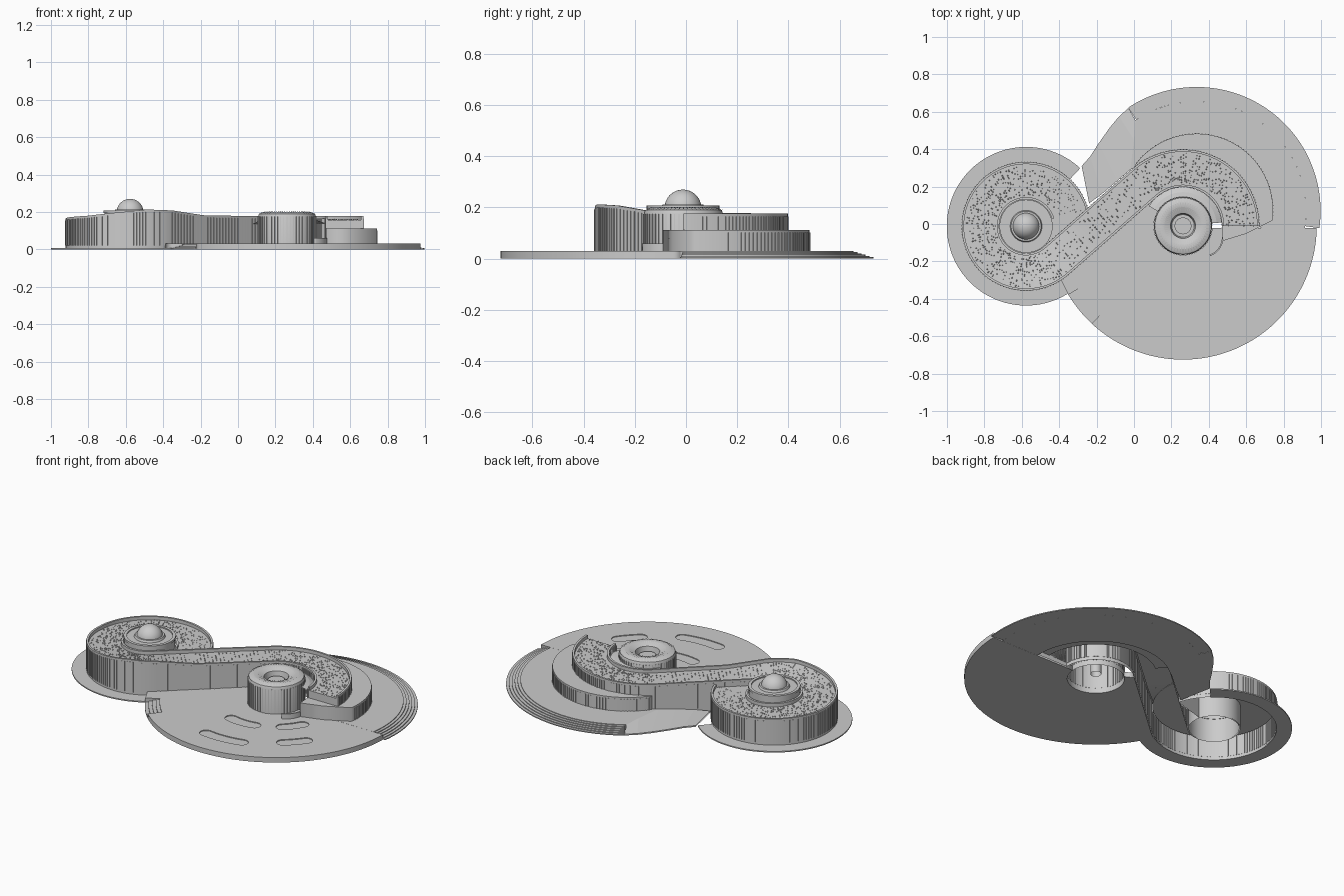
import bpy, bmesh, random
from math import sin, cos, radians, degrees, acos, pi
from mathutils import Vector, Matrix

if "Cube" in bpy.data.objects:
    bpy.data.objects.remove(bpy.data.objects["Cube"])

random.seed(4)
L, R = (-0.577, -0.012), (0.262, -0.01)     # centres of the two rings
RA, RB, HW = 0.244, 0.308, 0.10             # centreline radii, half width


def link(name, bm, smooth=False):
    me = bpy.data.meshes.new(name)
    bm.to_mesh(me)
    bm.free()
    ob = bpy.data.objects.new(name, me)
    bpy.context.collection.objects.link(ob)
    if smooth:
        bpy.context.view_layer.objects.active = ob
        ob.select_set(True)
        bpy.ops.object.shade_smooth_by_angle(angle=radians(30))
        ob.select_set(False)
    return ob


def arc(c, r, a0, a1, n=40):
    return [(c[0] + r * cos(radians(a0 + (a1 - a0) * i / n)),
             c[1] + r * sin(radians(a0 + (a1 - a0) * i / n))) for i in range(n + 1)]


def slab(name, loops, z0, z1):
    # filled outline, further loops become holes
    cu = bpy.data.curves.new(name, 'CURVE')
    cu.dimensions, cu.fill_mode, cu.extrude = '2D', 'BOTH', (z1 - z0) / 2
    for loop in loops:
        sp = cu.splines.new('POLY')
        sp.points.add(len(loop) - 1)
        for p, q in zip(sp.points, loop):
            p.co = (q[0], q[1], 0, 1)
        sp.use_cyclic_u = True
    tmp = bpy.data.objects.new(name + "_outline", cu)
    bpy.context.collection.objects.link(tmp)
    me = bpy.data.meshes.new_from_object(tmp.evaluated_get(bpy.context.evaluated_depsgraph_get()))
    bpy.data.objects.remove(tmp)
    me.transform(Matrix.Translation((0, 0, (z0 + z1) / 2)))
    ob = bpy.data.objects.new(name, me)
    bpy.context.collection.objects.link(ob)


def sector(c, r0, r1, a0, a1, n=48):
    return arc(c, r1, a0, a1, n) + arc(c, r0, a1, a0, n)


def lathe(name, c, prof, n=48, a0=0, a1=360, smooth=True):
    bm = bmesh.new()
    cols = [[bm.verts.new((*arc(c, r, a, a, 1)[0], z)) for r, z in prof]
            for a in (a0 + (a1 - a0) * i / n for i in range(n + 1))]
    for p, q in zip(cols, cols[1:]):
        for i in range(len(prof) - 1):
            bm.faces.new((p[i], q[i], q[i + 1], p[i + 1]))
    bmesh.ops.remove_doubles(bm, verts=bm.verts, dist=1e-5)
    return link(name, bm, smooth)


def fins(name, walls, width=0.004, depth=0.003):
    # thin upright mullions: walls hold (x, y, nx, ny, z0, z1)
    bm = bmesh.new()
    for x, y, nx, ny, z0, z1 in walls:
        m = Matrix(((nx * depth * 2, -ny * width, 0, x), (ny * depth * 2, nx * width, 0, y),
                    (0, 0, z1 - z0, (z0 + z1) / 2), (0, 0, 0, 1)))
        bmesh.ops.create_cube(bm, size=1, matrix=m)
    link(name, bm)


def lerp(keys, t):
    for (a, u), (b, v) in zip(keys, keys[1:]):
        if t <= b:
            return u + (v - u) * max(0, t - a) / (b - a)
    return keys[-1][1]


# S-shaped centreline: left ring, diagonal, right half ring
th = 360 - degrees(acos((RA + RB) / (R[0] - L[0])))
path = []                                   # x, y, right-hand normal, outer height, inner height
N = 110
for i in range(N + 1):
    a = 16 + (th - 16) * i / N
    x, y = arc(L, RA, a, a, 1)[0]
    h = lerp([(16, .160), (180, .166), (230, .180), (285, .213), (th, .208)], a)
    path.append((x, y, cos(radians(a)), sin(radians(a)), h, lerp([(16, .16), (th, .182)], a)))
p0, p1 = path[-1], arc(R, RB, th - 180, th - 180, 1)[0]
for i in range(1, 30):
    t = i / 30
    path.append((p0[0] + (p1[0] - p0[0]) * t, p0[1] + (p1[1] - p0[1]) * t, p0[2], p0[3],
                 lerp([(0, .208), (.35, .182), (1, .177)], t), lerp([(0, .182), (1, .177)], t)))
for i in range(61):
    a = (th - 180) * (1 - i / 60)
    x, y = arc(R, RB, a, a, 1)[0]
    path.append((x, y, -cos(radians(a)), -sin(radians(a)), .177, .177))


def side(o, rng=slice(None)):
    return [(p[0] + p[2] * o, p[1] + p[3] * o) for p in path[rng]]


# main building: walls, parapets and sunken roof swept along the centreline
bm = bmesh.new()
rows = []
for x, y, nx, ny, h, k in path:
    prof = [(HW, 0), (HW, h), (.088, h), (.088, h - .02), (-.088, k - .02), (-.088, k), (-HW, k), (-HW, 0)]
    rows.append([bm.verts.new((x + nx * o, y + ny * o, z)) for o, z in prof])
for p, q in zip(rows, rows[1:]):
    for i in range(7):
        bm.faces.new((p[i], q[i], q[i + 1], p[i + 1]))
bm.faces.new(rows[0])
bm.faces.new(rows[-1][::-1])
bmesh.ops.recalc_face_normals(bm, faces=bm.faces)
link("winding_building", bm, True)
slab("left_roof_infill", [arc(L, .335, 0, 360, 64)[:-1], arc(L, .135, 0, 360, 48)[:-1]], .138, .143)

# facade mullions on both long walls
walls = []
for i, (x, y, nx, ny, h, k) in enumerate(path):
    walls.append((x + nx * HW, y + ny * HW, nx, ny, .02, h - .012))
    if i > N:
        walls.append((x - nx * HW, y - ny * HW, -nx, -ny, .02, k - .012))
fins("facade_mullions", walls)

# roof planting
bm = bmesh.new()
for i in range(1100):
    x, y, nx, ny, h, k = random.choice(path)
    o = random.uniform(-.08, .08)
    z = (h + k) / 2 + (h - k) / 2 * o / .088 - .02
    s = random.uniform(.002, .004)
    bmesh.ops.create_cone(bm, segments=5, radius1=s, radius2=0, depth=s * 1.6,
                          matrix=Matrix.Translation((x + nx * o, y + ny * o, z + s * .8)))
link("roof_plants", bm)

# left court drum with dome
lathe("left_drum", L, [(.138, 0), (.138, .195), (.142, .195), (.142, .207), (.125, .207),
                       (.125, .2), (.085, .2), (.08, .212), (0, .212)])
lathe("dome", L, [(.072 * cos(radians(a)), .198 + .072 * sin(radians(a))) for a in range(0, 91, 9)], 36)

# right drum with sunken skylight
lathe("right_drum", R, [(.155, 0), (.155, .175), (.15, .19), (.125, .2), (.1, .198),
                        (.067, .185), (.06, .15), (.045, .15), (.045, .165), (0, .165)])
ring = [(cos(2 * pi * i / 56), sin(2 * pi * i / 56)) for i in range(56)]
fins("drum_mullions", [(R[0] + .155 * c, R[1] + .155 * s, c, s, .03, .175) for c, s in ring])
bm = bmesh.new()
for c, s in ring:                            # radial skylight ribs
    t = Vector((-s, c, 0)) * .002
    pts = [Vector((R[0] + r * c, R[1] + r * s, z)) for r, z in
           ((.153, .191), (.125, .2025), (.1, .2005), (.067, .188))]
    for u, v in zip(pts, pts[1:]):
        bm.faces.new([bm.verts.new(q) for q in (u - t, u + t, v + t, v - t)])
link("skylight_ribs", bm)
lathe("skylight_column", R, [(.03, .03), (.03, .165)], 16)
lathe("glass_canopy", R, [(.155, .155), (.18, .15), (.21, .135)], 40, 5, 150, False)

# lower terrace tier behind the right half ring
T = (.335, .075)
tier = arc(T, .408, -8, 144) + arc(R, .33, 128, 0) + [(.47, -.01), (.475, -.09), (.60, -.052)]
slab("lower_tier", [tier], .025, .112)
fins("tier_mullions", [(x, y, (x - T[0]) / .408, (y - T[1]) / .408, .03, .102)
                       for x, y in arc(T, .408, -4, 142, 60)])
slab("entrance_wall", [sector((.37, -.07), .1, .108, -70, 0, 12)], .03, .06)

# ground plates around the building
slab("left_plate", [sector(L, .34, .424, 47, 303, 80)], 0, .007)
P = (.335, .07)
slab("north_plate", [arc(P, .585, -9, 124) + [(0, .45), (-.02, .29)] + side(-HW, slice(N + 30, None))
                     + [(.67, -.02)]], 0, .03)
for i in range(5):                           # broad curved steps
    r = .585 + i * .0155
    slab("curved_step", [sector(P, r, r + .0155, -8, 123.5, 72)], 0, .026 - i * .005)

# ramp falling from the north plate to the left plate
outer = [(-.03, .62), (-.08, .575), (-.13, .515), (-.19, .43), (-.235, .36), (-.28, .31)]
inner = [(.008, .555, .03), (0, .45, .03), (-.02, .29, .03), (-.09, .23, .026), (-.17, .162, .018), (-.24, .11, .008)]
bm = bmesh.new()
cols = [[bm.verts.new(q) for q in ((a[0], a[1], 0), (a[0], a[1], .008), b, (b[0], b[1], 0))]
        for a, b in zip(outer, inner)]
for p, q in zip(cols, cols[1:]):
    for i in range(4):
        j = (i + 1) % 4
        bm.faces.new((p[i], q[i], q[j], p[j]))
bm.faces.new(cols[0])
bmesh.ops.recalc_face_normals(bm, faces=bm.faces)
link("west_ramp", bm)


# south plate with garden beds, rounded recesses curving round the drum
def slot(r, a, half, w=.036):
    e0, e1 = arc(R, r, a - half, a + half, 1)
    return (arc(R, r + w, a - half, a + half, 12) + arc(e1, w, a + half, a + half + 180, 10)[1:-1]
            + arc(R, r - w, a + half, a - half, 12) + arc(e0, w, a - half + 180, a - half + 360, 10)[1:-1])


beds = [slot(*b) for b in ((.32, -91, 14), (.32, -39, 10), (.55, -87, 12), (.52, -44, 7))]
R0 = .635
south = (arc(R, .715, -1, -133, 64) + arc(R, R0, -133, -149, 8) + [arc(R, .715, -149, -149, 1)[0]]
         + arc(L, .344, -57, th - 360, 4) + side(HW, slice(N + 1, N + 30))
         + arc(R, .156, th - 180, 356, 40) + [(.47, -.02)])
slab("south_plate", [south] + beds, 0, .03)
for b in beds:
    slab("garden_bed", [b], 0, .025)
for i in range(4):                           # small steps beside the left ring
    r = R0 + i * .02
    slab("side_step", [sector(R, r, r + .02, -149, -133, 10)], 0, .025 - i * .006)
